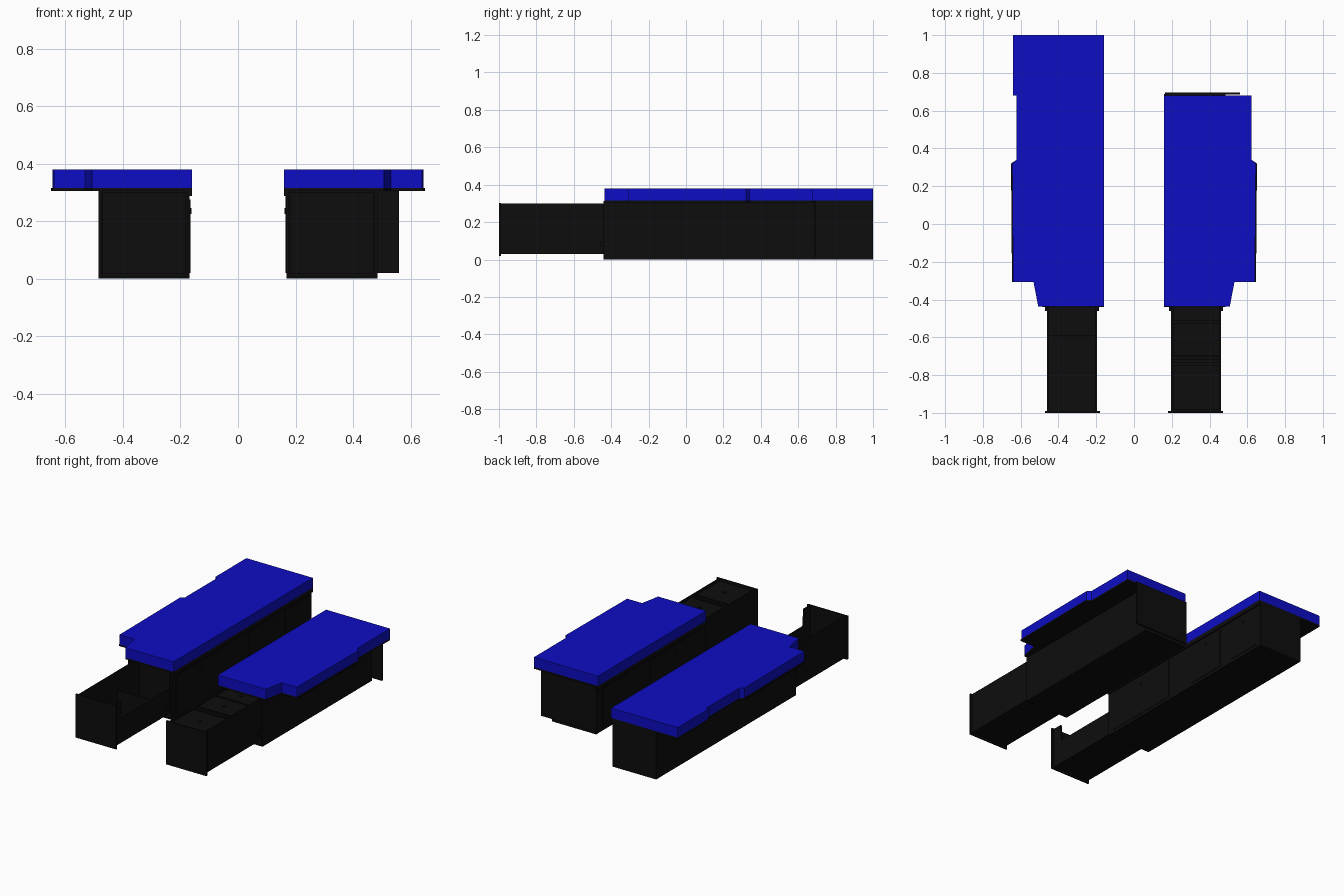
import bpy, bmesh
from math import pi
from mathutils import Matrix

if "Cube" in bpy.data.objects:
    bpy.data.objects.remove(bpy.data.objects["Cube"])


def material(name, rgb):
    m = bpy.data.materials.new(name)
    m.diffuse_color = (*rgb, 1)
    m.use_nodes = True
    m.node_tree.nodes["Principled BSDF"].inputs["Base Color"].default_value = m.diffuse_color
    return m


BLACK = material("black_board", (0.004, 0.004, 0.004))
BLUE = material("blue_fabric", (0.004, 0.004, 0.55))


def finish(bm, name, mat):
    bmesh.ops.recalc_face_normals(bm, faces=bm.faces)
    me = bpy.data.meshes.new(name)
    bm.to_mesh(me)
    bm.free()
    me.materials.append(mat)
    ob = bpy.data.objects.new(name, me)
    bpy.context.collection.objects.link(ob)
    return ob


def box(name, x, y, z, s=1, mat=BLACK):
    """Box from (min, max) ranges; s = -1 mirrors it to the left unit."""
    bm = bmesh.new()
    bmesh.ops.create_cube(bm, size=1)
    for v in bm.verts:
        v.co = [r[0] if c < 0 else r[1] for c, r in zip(v.co, (x, y, z))]
        v.co.x *= s
    return finish(bm, name, mat)


def slab(name, outline, z0, z1, s, mat, axis="z"):
    """Extrude an outline upward (x, y) or sideways (y, z)."""
    bm = bmesh.new()
    if axis == "z":
        pts = [(a * s, b, z0) for a, b in outline]
        step = (0, 0, z1 - z0)
    else:
        pts = [(z0 * s, a, b) for a, b in outline]
        step = ((z1 - z0) * s, 0, 0)
    f = bm.faces.new([bm.verts.new(p) for p in pts])
    geo = bmesh.ops.extrude_face_region(bm, geom=[f])["geom"]
    bmesh.ops.translate(bm, vec=step,
                        verts=[g for g in geo if isinstance(g, bmesh.types.BMVert)])
    return finish(bm, name, mat)


def knob(name, pos, r, depth, axis):
    bm = bmesh.new()
    bmesh.ops.create_cone(bm, cap_ends=True, segments=16, radius1=r, radius2=r, depth=depth)
    rot = Matrix.Rotation(pi / 2, 4, "Y") if axis == "x" else Matrix()
    bm.transform(Matrix.Translation(pos) @ rot)
    return finish(bm, name, BLACK)


T = 0.01  # board thickness


def bench(side, s, back):
    # carcass: floor, two sides, back and inner dividers, open at the front
    box(side + "_floor", (0.168, 0.485), (-0.44, back), (0, T), s)
    box(side + "_inner_side", (0.168, 0.168 + T), (-0.44, back), (T, 0.305), s)
    box(side + "_outer_side", (0.475, 0.485), (-0.44, back), (T, 0.305), s)
    box(side + "_back", (0.178, 0.475), (back - T, back), (T, 0.305), s)
    for y in (0.14, 0.32, 0.67):
        if y < back - 0.05:
            box(side + "_divider", (0.178, 0.475), (y, y + T), (T, 0.305), s)
    box(side + "_edge_lip", (0.16, 0.168), (-0.44, back), (0.287, 0.312), s)

    # doors with knobs along the aisle
    for y0, y1 in ((-0.40, 0.13), (0.35, 0.62), (0.72, 0.96)):
        if y1 < back:
            box(side + "_door", (0.165, 0.168), (y0, y1), (0.02, 0.275), s)
            knob(side + "_door_knob", (0.164 * s, (y0 + y1) / 2, 0.235), 0.01, 0.006, "x")

    # sleeping board and mattress share an outline
    front = [(0.16, -0.437), (0.507, -0.437), (0.532, -0.307), (0.64, -0.307),
             (0.645, 0.32), (0.622, 0.34), (0.622, 0.68), (0.16, 0.68)]
    board = [(x + (0.006 if 0.6 < x and y < 0.33 else 0), y) for x, y in front]
    slab(side + "_board", board, 0.305, 0.315, s, BLACK)
    slab(side + "_mattress", front, 0.315, 0.38, s, BLUE)
    if back > 0.9:
        box(side + "_rear_board", (0.16, 0.64), (0.68, 1.0), (0.305, 0.315), s)
        box(side + "_rear_mattress", (0.16, 0.64), (0.68, 1.0), (0.315, 0.38), s, BLUE)


def drawer(side, s, low_wall):
    # pulled-out drawer with wide front plate
    y0, y1 = -0.99, -0.36
    box(side + "_drawer_front", (0.18, 0.472), (-1.0, y0), (0.018, 0.302), s)
    box(side + "_drawer_floor", (0.195, 0.46), (y0, y1), (0.03, 0.04), s)
    box(side + "_drawer_outer_wall", (0.45, 0.46), (y0, y1), (0.04, 0.30), s)
    box(side + "_drawer_back", (0.205, 0.45), (y1 - T, y1), (0.04, 0.30), s)
    h = low_wall
    wall = [(y0, 0.04), (y1, 0.04), (y1, 0.30), (-0.42, 0.30), (-0.42, h),
            (-0.92, h), (-0.93, 0.30), (y0, 0.30)]
    if h > 0.29:
        wall = [(y0, 0.04), (y1, 0.04), (y1, 0.30), (y0, 0.30)]
    slab(side + "_drawer_inner_wall", wall, 0.195, 0.205, s, BLACK, "x")
    # runners on both sides
    for x in (0.185, 0.46):
        box(side + "_drawer_runner", (x, x + T), (-0.46, 0.1), (0.07, 0.09), s)


bench("left", -1, 1.0)
bench("right", 1, 0.687)
drawer("left", -1, 0.19)
drawer("right", 1, 0.30)

# rear panel that closes the right unit
box("right_rear_panel", (0.165, 0.56), (0.685, 0.695), (0.02, 0.312))

# divider inside the open left drawer
box("left_drawer_divider", (0.205, 0.45), (-0.60, -0.59), (0.04, 0.18), -1)

# lids with finger knobs over the right drawer
for a, b in ((-0.985, -0.75), (-0.735, -0.715), (-0.70, -0.525), (-0.51, -0.37)):
    box("right_drawer_lid", (0.206, 0.449), (a, b), (0.278, 0.288))
    if b - a > 0.1:
        knob("right_lid_knob", (0.33, (a + b) / 2, 0.289), 0.012, 0.008, "z")
for y in (-0.743, -0.708, -0.518):
    box("right_drawer_crossbar", (0.205, 0.45), (y - 0.006, y + 0.006), (0.04, 0.28))
